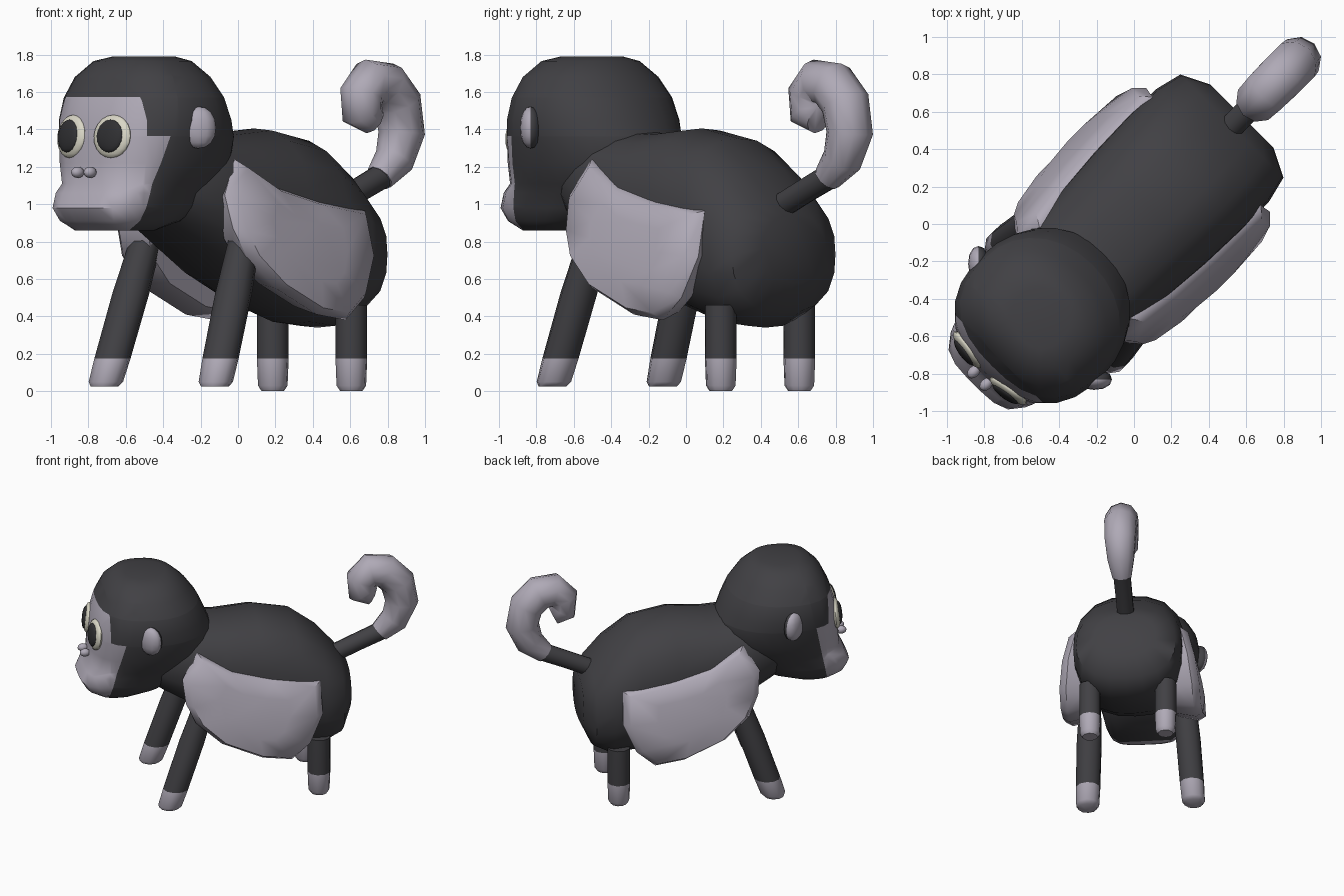
import bpy, bmesh, math
from mathutils import Matrix, Vector

if "Cube" in bpy.data.objects:
    bpy.data.objects.remove(bpy.data.objects["Cube"])

# Local frame: x = side, y = towards the tail, z up; the whole animal is turned 45 degrees
TURN = Matrix.Rotation(math.radians(-45), 4, 'Z')


def mat(name, rgb):
    m = bpy.data.materials.new(name)
    m.diffuse_color = (*rgb, 1)
    m.use_nodes = True
    m.node_tree.nodes["Principled BSDF"].inputs["Base Color"].default_value = m.diffuse_color
    return m


DARK = mat("charcoal fur", (0.053, 0.052, 0.058))
LIGHT = mat("pale lilac grey", (0.43, 0.40, 0.47))
CREAM = mat("eye cream", (0.70, 0.68, 0.57))
BLACK = mat("pupil black", (0.03, 0.03, 0.033))


def finish(bm, name, mats, rule=None, angle=50):
    bmesh.ops.recalc_face_normals(bm, faces=bm.faces)
    if rule:
        for f in bm.faces:
            f.material_index = rule(f.calc_center_median())
    bm.transform(TURN)
    me = bpy.data.meshes.new(name)
    bm.to_mesh(me)
    bm.free()
    for m in mats:
        me.materials.append(m)
    ob = bpy.data.objects.new(name, me)
    bpy.context.collection.objects.link(ob)
    bpy.ops.object.select_all(action='DESELECT')
    ob.select_set(True)
    bpy.context.view_layer.objects.active = ob
    bpy.ops.object.shade_smooth_by_angle(angle=math.radians(angle))
    return ob


def blob(centre, radii, power=2.0, segs=20, rings=12, rot=None):
    bm = bmesh.new()
    bmesh.ops.create_uvsphere(bm, u_segments=segs, v_segments=rings, radius=1)
    for v in bm.verts:
        k = sum(abs(c) ** power for c in v.co) ** (1 / power)
        v.co = Vector(c / k * r for c, r in zip(v.co, radii))
    bm.transform(Matrix.Translation(centre) @ (rot or Matrix.Identity(4)))
    return bm


def loft(rings):
    bm = bmesh.new()
    vs = [[bm.verts.new(p) for p in ring] for ring in rings]
    n = len(vs[0])
    for a, b in zip(vs, vs[1:]):
        for i in range(n):
            bm.faces.new((a[i], a[(i + 1) % n], b[(i + 1) % n], b[i]))
    bm.faces.new(vs[0])
    bm.faces.new(vs[-1])
    return bm


def unit_ring(count, power):
    # Rounded-square outline; power may depend on the direction
    for k in range(count):
        c, s = math.cos(math.tau * k / count), math.sin(math.tau * k / count)
        p = power(s)
        q = (abs(c) ** p + abs(s) ** p) ** (1 / p)
        yield c / q, s / q


def tube(path, radii, sides=10, flat=False):
    pts = [Vector(p) for p in path]
    rings = []
    for i, p in enumerate(pts):
        t = (pts[min(i + 1, len(pts) - 1)] - pts[max(i - 1, 0)]).normalized()
        n = Vector((0, 1, 0)) if flat else Vector((1, 0, 0)).cross(t).normalized()
        angs = [math.tau * (k + 0.5) / sides for k in range(sides)]
        rings.append([p + radii[i] * (Vector((1, 0, 0)) * math.cos(a) + n * math.sin(a)) for a in angs])
    return loft(rings)


# Body: sections along the spine (y, top, bottom, half width)
rings = []
for y, top, bot, w in [(-.72, 1.34, .93, .26), (-.6, 1.39, .86, .34), (-.4, 1.39, .74, .38),
                       (-.15, 1.38, .58, .405), (.12, 1.405, .45, .425), (.4, 1.35, .36, .435),
                       (.6, 1.20, .34, .425), (.74, 1.04, .42, .39), (.815, .94, .58, .24)]:
    rings.append([(w * c, y, (top + bot) / 2 + (top - bot) / 2 * s)
                  for c, s in unit_ring(20, lambda s: 2.5)])
finish(loft(rings), "body", [DARK])

# Head with muzzle: horizontal sections (z, front, back, half width)
rings = []
for z, front, back, w in [(1.79, -.86, -.55, .16), (1.765, -.94, -.48, .27), (1.68, -1.02, -.39, .375),
                          (1.57, -1.075, -.31, .435), (1.45, -1.11, -.255, .455), (1.36, -1.125, -.22, .445),
                          (1.22, -1.135, -.22, .405), (1.11, -1.145, -.28, .36), (1.06, -1.175, -.34, .33),
                          (.98, -1.212, -.42, .31), (.91, -1.17, -.55, .28), (.86, -1.08, -.74, .22)]:
    power = lambda s: 2.1 if s > 0 else (2.6 if z > 1.3 else 2.8 if z > 1.1 else 3.8)
    rings.append([(w * c, (front + back) / 2 + (back - front) / 2 * s, z) for c, s in unit_ring(28, power)])
bm = loft(rings)

# Face mask cut along planes
for co, no in [((0, -.915, 1.365), (0, 1, -.22)), ((0, -1.02, 0), (0, 1, 0)),
               ((0, 0, 1.365), (0, 0, 1)), ((0, 0, 1.572), (0, 0, 1))]:
    bmesh.ops.bisect_plane(bm, geom=bm.verts[:] + bm.edges[:] + bm.faces[:],
                           plane_co=co, plane_no=Vector(no).normalized(), dist=1e-5)
finish(bm, "head", [DARK, LIGHT], lambda c: 1 if c.z < 1.572 and c.y < (
    -.915 - .22 * (1.365 - c.z) if c.z < 1.365 else -1.02) else 0)

# Side panel outline (y, z)
PANEL = [(-.37, 1.24), (-.12, 1.10), (.2, 1.02), (.55, .965), (.56, .72), (.46, .5),
         (.32, .38), (.1, .41), (-.21, .55), (-.4, .72), (-.47, .87), (-.49, 1.05)]


def panel_ring(s, scale, shift):
    out = []
    for y, z in PANEL:
        y, z = .04 + (y - .04) * scale, .77 + (z - .77) * scale
        out.append((s * (.495 - .15 * max(0, z - .6) / .64 + shift), y, z))
    return out


for s, side in ((1, "left"), (-1, "right")):
    # Side panels
    finish(loft([panel_ring(s, .88, -.16), panel_ring(s, 1, 0), panel_ring(s, .9, .055),
                 panel_ring(s, .5, .07)]), side + "_side_panel", [LIGHT])

    # Legs with pale feet
    sock = lambda c: 1 if c.z < .175 else 0
    foot, hip = Vector((s * .417, -.592, .025)), Vector((s * .37, -.31, .85))
    path = [foot.lerp(hip, t) for t in (0, .03, .1815, .6, 1)]
    finish(tube(path, [.075, .093, .098, .1, .085], flat=True), side + "_front_leg", [DARK, LIGHT], sock)
    path = [(s * .297, .56, z) for z in (0, .03, .175, .46)]
    finish(tube(path, [.06, .08, .086, .086], flat=True), side + "_back_leg", [DARK, LIGHT], sock)

    # Ears: pale in front, dark behind
    yaw = Matrix.Rotation(s * math.radians(45), 4, 'Z')
    centre = Vector((s * .437, -.738, 1.41))
    facing = Vector((s * .707, -.707, 0))
    finish(blob(centre, (.095, .056, .112), 2.2, 12, 8, yaw), side + "_ear", [DARK, LIGHT],
           lambda c: 1 if (c - centre).dot(facing) > 0 else 0)

    # Eyes and pupils
    rot = Matrix.Rotation(s * math.radians(9), 4, 'Z') @ Matrix.Rotation(math.radians(-6), 4, 'X')
    centre = Vector((s * .154, -1.105, 1.362))
    finish(blob(centre, (.12, .036, .116), 2, 20, 10, rot), side + "_eye", [CREAM])
    ahead = rot.to_3x3() @ Vector((0, -.023, 0))
    finish(blob(centre + ahead, (.085, .025, .088), 2, 20, 10, rot), side + "_pupil", [BLACK])

    # Nose bumps
    finish(blob((s * .047, -1.165, 1.17), (.03, .04, .03), 2, 12, 8), side + "_nostril", [LIGHT])

# Curled tail: dark stalk and pale curl
finish(tube([(0, .72, .99), (0, .9, 1.07), (0, 1.1, 1.155)], [.068, .068, .07]), "tail_stalk", [DARK])
curl = [(1.07, 1.14), (1.18, 1.235), (1.238, 1.38), (1.205, 1.54), (1.11, 1.635),
        (1.0, 1.65), (.935, 1.585), (.94, 1.49), (1.01, 1.455)]
finish(tube([(0, y, z) for y, z in curl], [.078, .108, .126, .132, .132, .128, .12, .115, .085]),
       "tail_curl", [LIGHT], angle=70)
